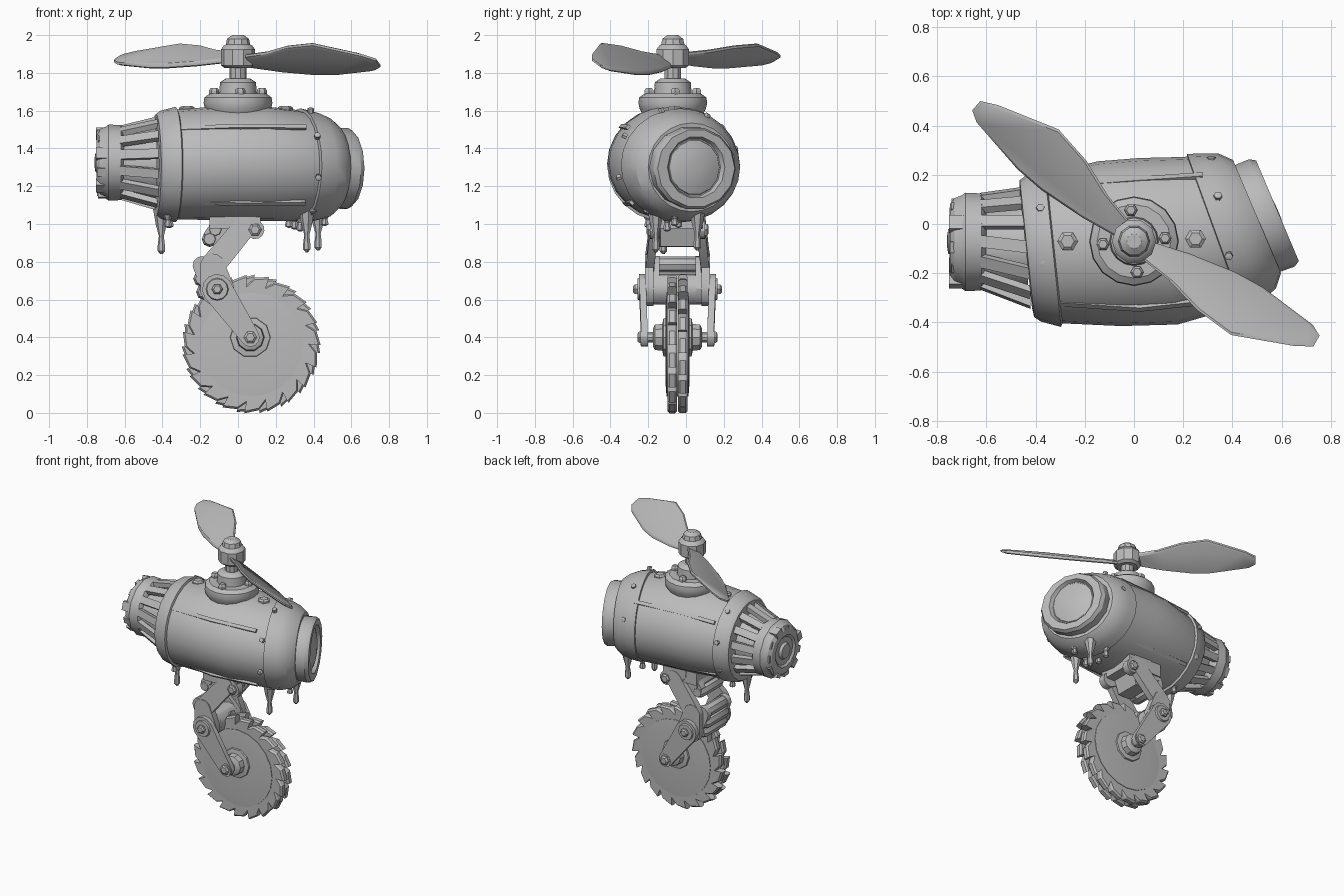
import bpy, bmesh, math, random
from math import sin, cos, pi, radians
from mathutils import Vector as V

random.seed(4)
cube = bpy.data.objects.get("Cube")
if cube:
    bpy.data.objects.remove(cube, do_unlink=True)

grey = bpy.data.materials.new("metal_grey")
grey.use_nodes = True
grey.diffuse_color = (0.5, 0.5, 0.5, 1)
grey.node_tree.nodes["Principled BSDF"].inputs["Base Color"].default_value = (0.5, 0.5, 0.5, 1)


def loft(name, rings, angle=30):
    """Skin a list of equal point loops and close both ends."""
    bm = bmesh.new()
    loops = [[bm.verts.new(p) for p in ring] for ring in rings]
    n = len(loops[0])
    for a, b in zip(loops, loops[1:]):
        for i in range(n):
            j = (i + 1) % n
            bm.faces.new((a[i], a[j], b[j], b[i]))
    bm.faces.new(loops[0][::-1])
    bm.faces.new(loops[-1])
    bmesh.ops.recalc_face_normals(bm, faces=bm.faces)
    mesh = bpy.data.meshes.new(name)
    bm.to_mesh(mesh)
    bm.free()
    mesh.materials.append(grey)
    ob = bpy.data.objects.new(name, mesh)
    bpy.context.collection.objects.link(ob)
    bpy.ops.object.select_all(action='DESELECT')
    ob.select_set(True)
    bpy.context.view_layer.objects.active = ob
    bpy.ops.object.shade_smooth_by_angle(angle=radians(angle))
    return ob


def turn(name, base, axis, profile, n=12):
    """Lathe (distance, radius) pairs along an axis."""
    q = V(axis).to_track_quat('Z', 'Y')
    return loft(name, [[V(base) + q @ V((r * cos(2 * pi * i / n), r * sin(2 * pi * i / n), d))
                        for i in range(n)] for d, r in profile])


def bent(name, stations, n=24):
    """Skin ellipses (x, y, z, half width, half height, yaw) on a bent axis."""
    rings = []
    for x, y, z, w, h, yaw in stations:
        side = V((-sin(radians(yaw)), cos(radians(yaw)), 0))
        rings.append([V((x, y, z)) + side * w * cos(2 * pi * i / n) + V((0, 0, h * sin(2 * pi * i / n)))
                      for i in range(n)])
    return loft(name, rings)


def box(name, a, b, side, up):
    """Bar from a to b with half-width vectors side and up."""
    a, b, s, u = V(a), V(b), V(side), V(up)
    return loft(name, [[c - s - u, c + s - u, c + s + u, c - s + u] for c in (a, b)])


def link(name, a, ra, b, rb, thick):
    """Round-ended flat arm between two pivots, flat along y."""
    a, b = V(a), V(b)
    t = math.atan2(b.z - a.z, b.x - a.x)
    rim = []
    for c, r, start in ((b, rb, t - pi / 2), (a, ra, t + pi / 2)):
        rim += [c + V((r * cos(start + k * pi / 6), 0, r * sin(start + k * pi / 6))) for k in range(7)]
    return loft(name, [[p + V((0, o, 0)) for p in rim] for o in (-thick / 2, thick / 2)])


def bolt(name, p, axis, r=0.03, h=0.025):
    turn(name, V(p) - V(axis).normalized() * 0.02, axis,
         [(0, r), (0.02 + h * 0.6, r), (0.02 + h, r * 0.65)], 6)


# Barrel body with raised end bands
bent("barrel_body", [
    (-.38, -.10, 1.31, .29, .275, 6), (-.33, -.10, 1.315, .305, .29, 6),
    (-.10, -.08, 1.322, .338, .302, 8), (.10, -.07, 1.322, .347, .305, 13),
    (.30, -.035, 1.31, .325, .295, 19), (.40, 0, 1.305, .30, .27, 22)])
bent("rear_band", [
    (-.44, -.10, 1.31, .24, .235, 6), (-.435, -.10, 1.31, .28, .272, 6), (-.41, -.10, 1.31, .298, .29, 6),
    (-.33, -.10, 1.315, .32, .305, 6), (-.32, -.10, 1.315, .30, .28, 6)])
bent("front_band", [
    (.325, -.03, 1.31, .315, .28, 20), (.33, -.03, 1.31, .335, .302, 20),
    (.40, -.01, 1.305, .322, .29, 23), (.46, .012, 1.30, .298, .268, 23), (.50, .03, 1.30, .25, .235, 23)])

# Lamp housing and lens
bent("lamp_ring", [
    (.47, .012, 1.30, .19, .185, 23), (.49, .018, 1.30, .235, .215, 23), (.56, .045, 1.295, .237, .22, 23),
    (.583, .054, 1.295, .222, .207, 23), (.583, .054, 1.30, .165, .165, 23), (.56, .045, 1.30, .15, .155, 23)], 14)
bent("lamp_lens", [(.55, .04, 1.30, .153, .157, 23), (.565, .046, 1.30, .14, .145, 23),
                   (.58, .052, 1.30, .09, .092, 23), (.585, .054, 1.30, .03, .03, 23)], 14)


def skin(x, deg, lift=0.0):
    """Point and normal on the barrel at x and an angle around it."""
    k = max(0, x + .1)
    w, h, t = .34 - .2 * (x - .08) ** 2 + lift, .303 - .12 * (x - .08) ** 2 + lift, radians(deg)
    return V((x - w * cos(t) * .23 * (k + .3), -.085 + .17 * k * k + w * cos(t), 1.322 + h * sin(t))), \
        V((0, cos(t), sin(t)))


# Seam strips and bolts along the barrel
for deg in (40, 140, 225, 315):
    for x0, x1 in ((-.32, 0), (0, .32)):
        n = skin(0, deg)[1]
        s = V((0, -n.z, n.y))
        box("seam_strip", skin(x0, deg)[0], skin(x1, deg)[0], s * .012, n * .008)
for x, y in ((-.27, -.07), (.25, -.06)):
    bolt("top_bolt", (x, y, 1.6), (0, 0, 1), .042, .025)
for x in (-.37, .37):
    for deg in range(15, 375, 45):
        p, n = skin(x, deg, .004)
        bolt("band_rivet", p, n, .017, .006)

# Vent cage and end cap
turn("vent_core", (-.43, -.09, 1.32), (-1, 0, 0), [(0, .19), (.2, .15)], 14)
for i in range(14):
    t = 2 * pi * (i + .5) / 14
    out, side = V((0, cos(t), sin(t))), V((0, -sin(t), cos(t)))
    box("vent_slat", V((-.42, -.095, 1.32)) + out * .235, V((-.625, -.07, 1.325)) + out * .18,
        side * .025, out * .016)
turn("end_cap", (-.6, -.07, 1.325), (-1, 0, 0),
     [(0, .15), (.01, .188), (.02, .2), (.085, .203), (.1, .192), (.13, .18), (.148, .155), (.15, .115),
      (.138, .10), (.138, .06), (.155, .05), (.16, .02)], 13)
for i in range(11):
    t = 2 * pi * i / 11
    out, side = V((0, cos(t), sin(t))), V((0, -sin(t), cos(t)))
    p = V((-.7, -.07, 1.325)) + out * (.158 + random.uniform(-.012, .012))
    box("cap_lug", p + V((.04, 0, 0)), p - V((random.uniform(.04, .055), 0, 0)),
        side * random.uniform(.018, .034), out * .022)

# Rotor mount, shaft and hub
HUB = V((0, -.07, 0))
turn("mount_flange", HUB, (0, 0, 1), [(1.56, .15), (1.61, .175), (1.64, .182), (1.67, .178), (1.69, .15),
                                      (1.69, .10), (1.75, .095), (1.77, .065), (1.77, .045)], 16)
turn("rotor_shaft", HUB, (0, 0, 1), [(1.74, .045), (1.86, .045)], 10)
turn("rotor_hub", HUB, (0, 0, 1), [(1.825, .07), (1.84, .09), (1.925, .09), (1.945, .075), (1.95, .065),
                                   (1.98, .058), (2.0, .03)], 10)
for i in range(4):
    t = pi / 2 * i + .1
    bolt("mount_bolt", HUB + V((.127 * cos(t), .127 * sin(t), 1.69)), (0, 0, 1), .027, .03)

# Propeller blades, each with its own heading, height and pitch
OUTLINE = [(.05, -.045), (.2, -.07), (.36, -.12), (.53, -.142), (.78, -.055), (.845, -.02),
           (.845, .03), (.8, .055), (.55, .09), (.42, .09), (.22, .065), (.05, .03)]
for deg, z, pitch in ((139, 1.878, .48), (-29, 1.857, .66)):
    d = V((cos(radians(deg)), sin(radians(deg)), 0))
    s = V((-d.y, d.x, 0))
    edge = [HUB + d * u + s * v + V((0, 0, z - pitch * v)) for u, v in OUTLINE]
    mid = HUB + d * .45 + V((0, 0, z))
    loft("propeller_blade", [[mid + (p - mid) * k + V((0, 0, o)) for p in edge]
                             for k, o in ((.93, -.014), (1, -.006), (1, .006), (.93, .014))])

# Twin saw discs
YC = -.045
TEETH = 19
for y, phase in ((YC - .028, 0), (YC + .028, .35)):
    rim = []
    for i in range(TEETH):
        for f, r in ((0, .312), (.4, .352), (1.04, .368)):
            t = -2 * pi * (i + f + phase) / TEETH
            rim.append(V((.07 + r * cos(t), y, .364 + r * sin(t))))
    c = V((.07, y, .364))
    loft("saw_disc", [[c + (p - c) * k + V((0, o, 0)) for p in rim]
                      for k, o in ((.97, -.026), (1, -.014), (1, .014), (.97, .026))])
turn("saw_web", (.07, YC, .362), (0, 1, 0), [(-.064, .2), (-.058, .275), (.058, .275), (.064, .2)], 20)

# Axle, knee and arms on both sides
AXLE, KNEE, HIP = V((.065, 0, .4)), V((-.11, 0, .655)), V((.03, 0, .98))
BEND, LUG = V((-.135, 0, .78)), V((.09, 0, .97))
turn("axle", AXLE + V((0, YC, 0)), (0, 1, 0), [(-.2, .03), (.2, .03)], 10)
turn("knee_pin", KNEE + V((0, YC, 0)), (0, 1, 0), [(-.2, .035), (.2, .035)], 10)
turn("knee_roller", KNEE + V((0, YC, 0)), (0, 1, 0), [(-.12, .06), (-.1, .08), (.1, .08), (.12, .06)], 12)
for side in (-1, 1):
    out = V((0, side, 0))

    def at(p, off):
        return V((p.x, YC + side * off, p.z))
    turn("wheel_hub", at(AXLE, .05), out, [(0, .11), (.025, .105), (.03, .075), (.07, .07), (.08, .05)], 10)
    link("lower_arm", at(KNEE, .185), .08, at(AXLE, .175), .05, .035)
    link("upper_arm_bottom", at(KNEE, .15), .09, at(BEND, .15), .065, .045)
    link("upper_arm_top", at(BEND, .15), .065, at(HIP, .125), .06, .045)
    turn("knee_washer", at(KNEE, .2), out, [(0, .06), (.012, .055)], 12)
    bolt("knee_bolt", at(KNEE, .21), out, .03, .025)
    turn("axle_washer", at(AXLE, .185), out, [(0, .045), (.012, .045)], 10)
    bolt("axle_nut", at(AXLE, .19), out, .035, .022)
    bolt("hip_bolt", at(LUG, .145), out, .035, .02)
    link("hip_lug", at(LUG, .12), .05, at(V((.0, 0, 1.04)), .12), .07, .05)
    link("knee_lug", at(KNEE, .115), .08, at(V((-.19, 0, .78)), .115), .05, .04)
    link("hanger_lug", at(V((-.13, 0, .94)), .1), .05, at(V((-.04, 0, 1.02)), .1), .06, .05)

# Hanger block and cushion rollers behind the knee
box("hanger_block", (-.15, YC, 1.02), (.12, YC, 1.02), (0, .14, 0), (0, 0, .045))
box("hanger_core", (-.03, YC, .88), (.01, YC, 1.0), (0, .09, 0), (.05, 0, 0))
for x, z in ((-.18, .64), (-.195, .71), (-.195, .785), (-.15, .92), (-.12, .97)):
    turn("cushion_roller", (x, YC, z), (0, 1, 0), [(-.13, .03), (-.11, .042), (.11, .042), (.13, .03)], 8)

# Hanging drips and ragged fringe under both bands
for x, y, end in ((-.405, -.12, .84), (.365, -.16, .85), (.425, .06, .86), (-.37, -.2, .98),
                  (-.36, -.02, .98), (.33, -.1, .96), (.3, .07, .97), (.27, -.04, .98), (.46, -.06, .99)):
    h = 1.08 - end
    turn("drip", (x, y, 1.08), (0, 0, -1), [(0, .045), (h * .35, .03), (h * .6, .014), (h * .8, .02),
                                            (h * .93, .02), (h, .006)], 7)
